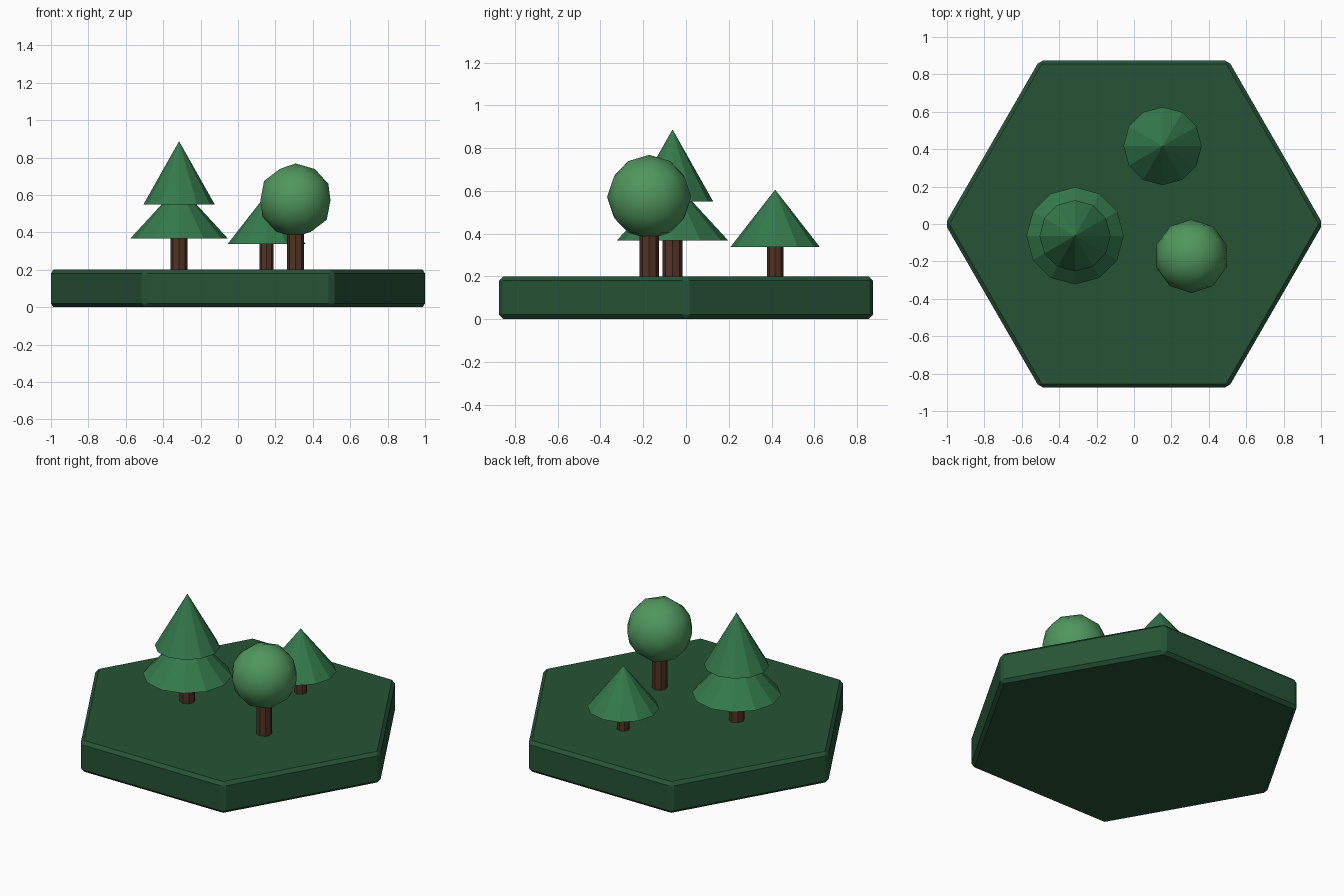
import bpy
import math

if "Cube" in bpy.data.objects:
    bpy.data.objects.remove(bpy.data.objects["Cube"])


def material(name, color):
    m = bpy.data.materials.new(name)
    m.diffuse_color = (*color, 1)
    m.use_nodes = True
    m.node_tree.nodes["Principled BSDF"].inputs["Base Color"].default_value = m.diffuse_color
    return m


GROUND = material("ground_green", (0.019, 0.088, 0.036))
PINE = material("pine_green", (0.034, 0.195, 0.072))
LEAF = material("leaf_green", (0.08, 0.31, 0.11))
BARK = material("bark_brown", (0.085, 0.033, 0.018))


def finish(name, mat):
    obj = bpy.context.object
    obj.name = name
    obj.data.materials.append(mat)
    return obj


def cone(name, mat, x, y, z0, z1, r0, r1, sides):
    """Flat-shaded cone or cylinder between two heights."""
    bpy.ops.mesh.primitive_cone_add(vertices=sides, radius1=r0, radius2=r1,
                                    depth=z1 - z0, location=(x, y, (z0 + z1) / 2))
    return finish(name, mat)


def trunk(name, x, y, r, top):
    return cone(name, BARK, x, y, 0.2, top, r, r, 8)


# Hexagonal base tile with chamfered edges, corners on the x axis
base = cone("base_tile", GROUND, 0, 0, 0, 0.2, 1.01, 1.01, 6)
base.rotation_euler.z = math.radians(30)
bevel = base.modifiers.new("chamfer", 'BEVEL')
bevel.width = 0.02
bevel.segments = 1

# Tall pine with two tiers
tx, ty = -0.315, -0.063
trunk("tall_pine_trunk", tx, ty, 0.046, 0.38)
cone("tall_pine_lower_tier", PINE, tx, ty, 0.368, 0.65, 0.26, 0, 12)
cone("tall_pine_upper_tier", PINE, tx, ty, 0.55, 0.887, 0.19, 0, 12)

# Small pine with one tier
sx, sy = 0.153, 0.417
trunk("small_pine_trunk", sx, sy, 0.038, 0.345)
cone("small_pine_tier", PINE, sx, sy, 0.337, 0.605, 0.209, 0, 12)

# Round leafy tree
rx, ry = 0.307, -0.172
trunk("round_tree_trunk", rx, ry, 0.046, 0.4)
bpy.ops.mesh.primitive_ico_sphere_add(subdivisions=2, radius=0.197,
                                      location=(rx, ry, 0.571))
finish("round_tree_crown", LEAF)
bpy.ops.object.shade_smooth()
